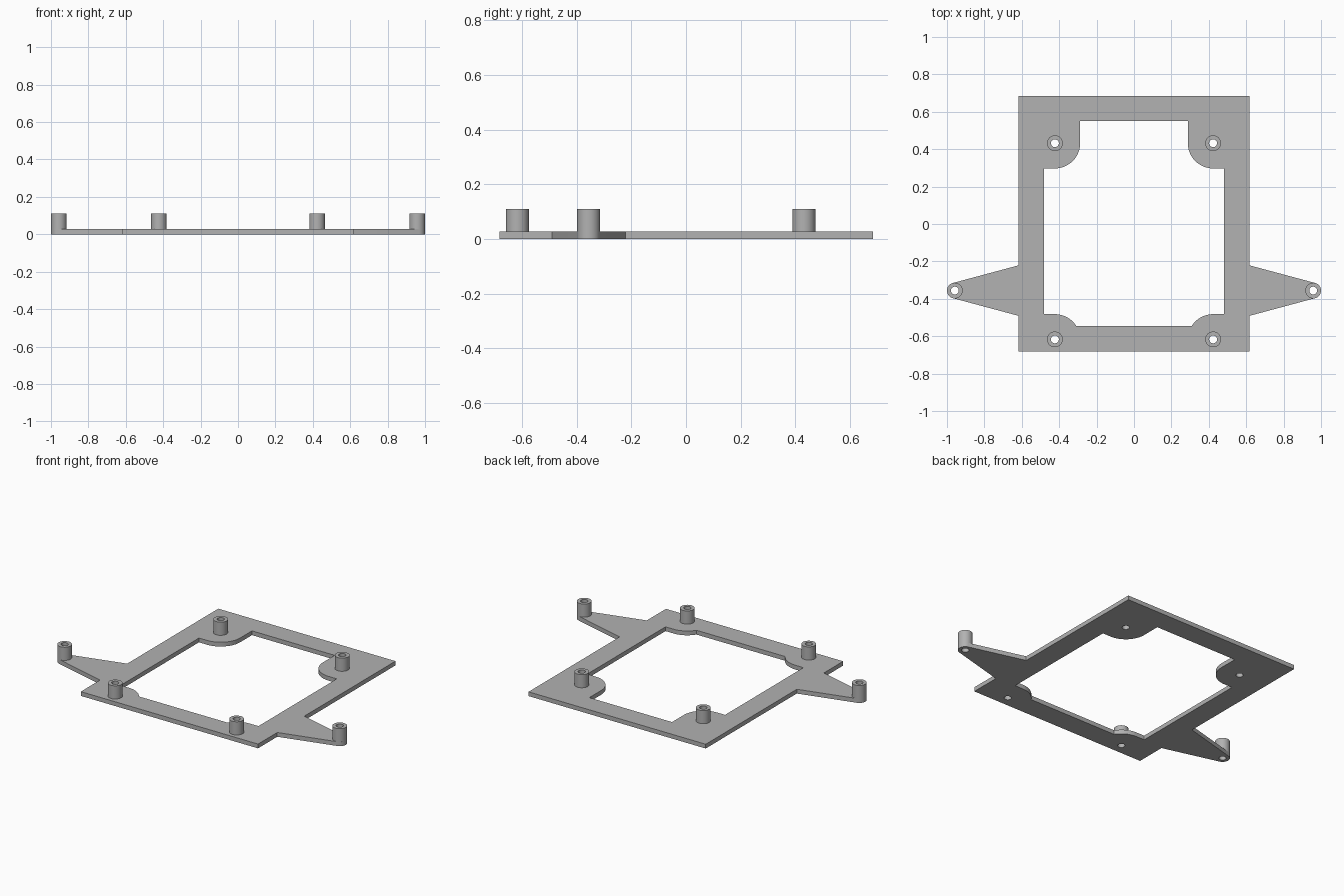
import bpy
import bmesh
from math import cos, sin, pi, acos, atan2, hypot, sqrt

if "Cube" in bpy.data.objects:
    bpy.data.objects.remove(bpy.data.objects["Cube"])

PLATE_TOP, POST_TOP = 0.027, 0.11
POST_R, BORE_R, PAD_R = 0.042, 0.021, 0.135
HALF_W, FRONT, BACK = 0.617, -0.682, 0.685
POST_X, REAR_Y, FRONT_Y = 0.423, 0.432, -0.617
EAR_X, EAR_Y, EAR_ROOT = 0.958, -0.356, 0.135

grey = bpy.data.materials.new("plain grey")
grey.use_nodes = True
colour = (0.445, 0.445, 0.445, 1)
grey.diffuse_color = colour
grey.node_tree.nodes["Principled BSDF"].inputs["Base Color"].default_value = colour


def arc(cx, cy, r, start, end, steps=12):
    angles = [start + (end - start) * i / steps for i in range(steps + 1)]
    return [(cx + r * cos(a), cy + r * sin(a)) for a in angles]


def circle(cx, cy, r):
    return arc(cx, cy, r, 0, 2 * pi, 40)[:-1]


def mirrored(points):
    """Close a right-half outline with its reflection across x = 0."""
    return points + [(-x, y) for x, y in reversed(points)]


def extrude_outline(name, loops, bottom, top):
    """Fill closed outlines (inner ones become holes) and give them thickness."""
    curve = bpy.data.curves.new(name, "CURVE")
    curve.dimensions = "2D"
    curve.fill_mode = "BOTH"
    curve.extrude = (top - bottom) / 2
    for loop in loops:
        spline = curve.splines.new("POLY")
        spline.points.add(len(loop) - 1)
        for point, (x, y) in zip(spline.points, loop):
            point.co = (x, y, 0, 1)
        spline.use_cyclic_u = True
    source = bpy.data.objects.new(name, curve)
    bpy.context.collection.objects.link(source)
    bpy.context.view_layer.update()
    evaluated = source.evaluated_get(bpy.context.evaluated_depsgraph_get())
    mesh = bpy.data.meshes.new_from_object(evaluated)
    bpy.data.objects.remove(source)

    bm = bmesh.new()
    bm.from_mesh(mesh)
    bmesh.ops.remove_doubles(bm, verts=bm.verts, dist=0.0001)
    bmesh.ops.recalc_face_normals(bm, faces=bm.faces)
    bmesh.ops.translate(bm, verts=bm.verts, vec=(0, 0, (top + bottom) / 2))
    bm.to_mesh(mesh)
    bm.free()
    mesh.materials.clear()
    mesh.materials.append(grey)
    obj = bpy.data.objects.new(name, mesh)
    bpy.context.collection.objects.link(obj)
    bpy.ops.object.select_all(action="DESELECT")
    obj.select_set(True)
    bpy.context.view_layer.objects.active = obj
    bpy.ops.object.shade_smooth_by_angle(angle=pi / 6)
    return obj


# Outer outline: rectangle with a tapered ear tangent to its rounded tip
dx = EAR_X - HALF_W
reach = hypot(dx, EAR_ROOT)
tip = acos(POST_R / reach)
swing = pi - atan2(EAR_ROOT, dx) - tip
outer = mirrored(
    [(HALF_W, FRONT), (HALF_W, EAR_Y - EAR_ROOT)]
    + arc(EAR_X, EAR_Y, POST_R, -swing, swing, 24)
    + [(HALF_W, EAR_Y + EAR_ROOT), (HALF_W, BACK)])

# Window: rounded pads around the posts bite into its corners
win_x, win_front, win_back = 0.48, -0.545, 0.55
cut = acos(-sqrt(1 - ((win_front - FRONT_Y) / PAD_R) ** 2))
window = mirrored(
    arc(POST_X, FRONT_Y, PAD_R, cut, pi / 2)
    + [(win_x, FRONT_Y + PAD_R), (win_x, REAR_Y - PAD_R)]
    + arc(POST_X, REAR_Y, PAD_R, 1.5 * pi, pi)
    + [(POST_X - PAD_R, win_back)])

# Posts: left and right of each pair
posts = {f"{side}_{place}_post": (sign * x, y)
         for side, sign in (("left", 1), ("right", -1))
         for place, x, y in (("rear", POST_X, REAR_Y),
                             ("front", POST_X, FRONT_Y),
                             ("ear", EAR_X, EAR_Y))}

# Plate with bores running through it
bores = [circle(x, y, BORE_R) for x, y in posts.values()]
extrude_outline("frame_plate", [outer, window] + bores, 0, PLATE_TOP)

# Hollow standoffs on the plate
for name, (x, y) in posts.items():
    extrude_outline(name, [circle(x, y, POST_R), circle(x, y, BORE_R)],
                    PLATE_TOP, POST_TOP)
